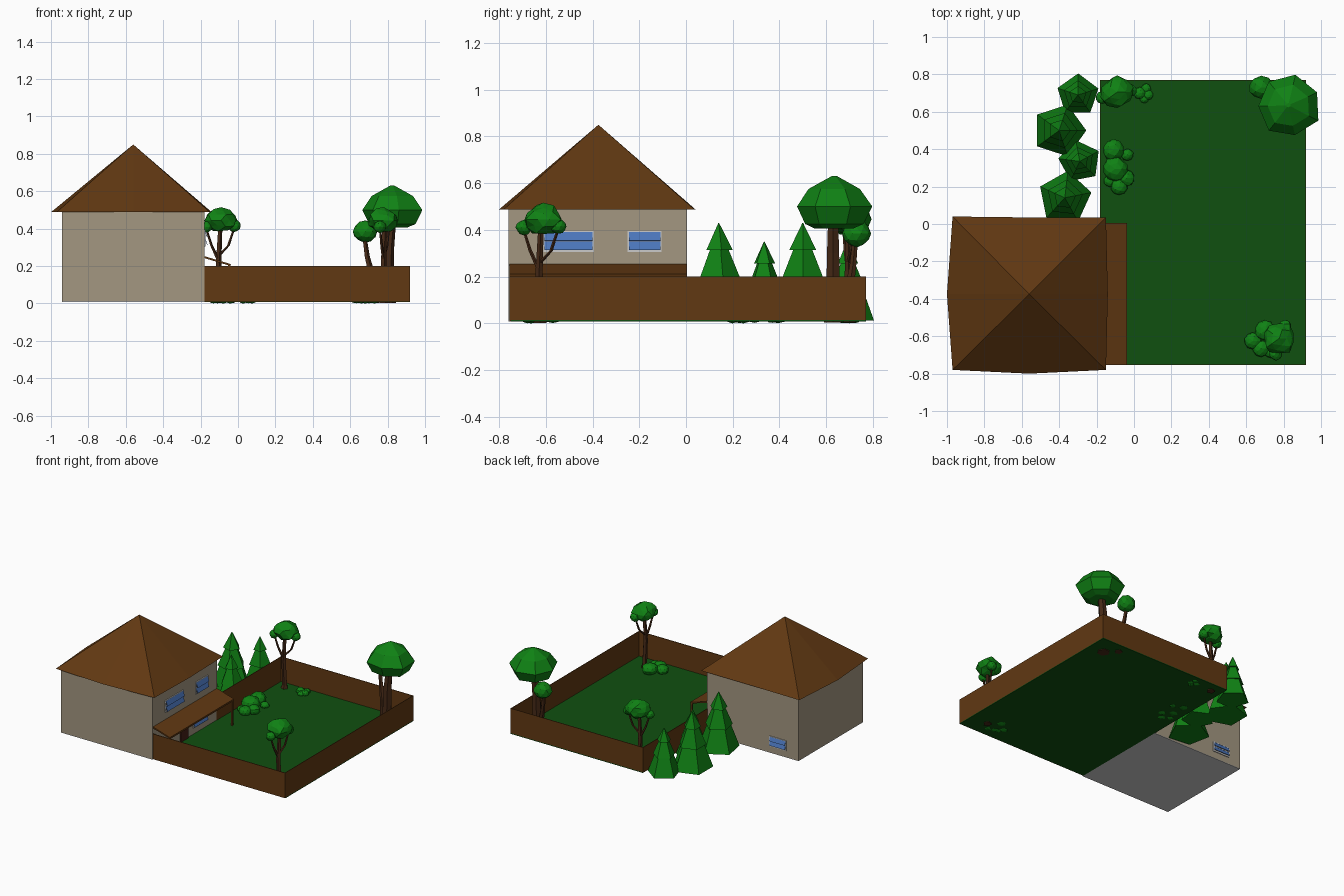
import bpy, bmesh, math, random
from mathutils import Matrix, Vector

if "Cube" in bpy.data.objects:
    bpy.data.objects.remove(bpy.data.objects["Cube"])

random.seed(4)


def material(name, r, g, b):
    m = bpy.data.materials.new(name)
    m.diffuse_color = (r, g, b, 1)
    m.use_nodes = True
    m.node_tree.nodes["Principled BSDF"].inputs["Base Color"].default_value = m.diffuse_color
    return m


WALL = material("plaster", .37, .31, .22)
WOOD = material("brown_wood", .12, .04, .006)
GRASS = material("grass", .005, .08, .005)
LEAF = material("leaf", .005, .22, .007)
BARK = material("bark", .06, .022, .008)
GLASS = material("glass", .07, .18, .5)
DOOR = material("door_red", .06, .014, .008)
FRAME = material("window_frame", .7, .7, .68)


def finish(name, bm, mat=None):
    bmesh.ops.recalc_face_normals(bm, faces=bm.faces)
    me = bpy.data.meshes.new(name)
    bm.to_mesh(me)
    bm.free()
    ob = bpy.data.objects.new(name, me)
    bpy.context.collection.objects.link(ob)
    if mat:
        me.materials.append(mat)
    return ob


def box(name, lo, hi, mat=None, pivot=None, tilt=None):
    """Box between two corners, optionally turned by a matrix about a pivot."""
    lo, hi = Vector(lo), Vector(hi)
    bm = bmesh.new()
    bmesh.ops.create_cube(bm, size=1)
    bmesh.ops.scale(bm, vec=hi - lo, verts=bm.verts)
    bmesh.ops.translate(bm, vec=(lo + hi) / 2, verts=bm.verts)
    if tilt:
        bmesh.ops.rotate(bm, cent=pivot, matrix=tilt, verts=bm.verts)
    return finish(name, bm, mat)


def loft(name, rings, n, mat, rot=0.0, jitter=0.0):
    """Capped stack of n-sided level rings (x, y, z, radius)."""
    bm = bmesh.new()
    wob = [1 + random.uniform(-jitter, jitter) for _ in range(n)]
    rows = [[bm.verts.new((x + r * wob[i] * math.cos(rot + math.tau * i / n),
                           y + r * wob[i] * math.sin(rot + math.tau * i / n), z))
             for i in range(n)] for x, y, z, r in rings]
    for a, b in zip(rows, rows[1:]):
        for i in range(n):
            j = (i + 1) % n
            bm.faces.new((a[i], a[j], b[j], b[i]))
    bm.faces.new(rows[0])
    bm.faces.new(rows[-1])
    return finish(name, bm, mat)


def blob(name, c, r, jitter=.06, sub=2):
    """Faceted leafy lump."""
    bm = bmesh.new()
    bmesh.ops.create_icosphere(bm, subdivisions=sub, radius=1)
    for v in bm.verts:
        v.co *= 1 + random.uniform(-jitter, jitter)
        v.co = Vector(c) + Vector((v.co.x * r[0], v.co.y * r[1], v.co.z * r[2]))
    return finish(name, bm, LEAF)


# House walls and floor
box("house_walls", (-.94, -.76, .012), (-.18, .005, .49), WALL)
box("house_floor", (-.94, -.76, .008), (-.18, .005, .012))

# Pyramid roof with slightly bowed eaves
bm = bmesh.new()
eave = [bm.verts.new((x, y, .488)) for x, y in
        ((-.97, -.78), (-.56, -.80), (-.15, -.78), (-.14, -.375),
         (-.15, .035), (-.56, .035), (-.97, .04), (-1.0, -.375))]
apex = bm.verts.new((-.56, -.375, .85))
for i in range(8):
    bm.faces.new((eave[i], eave[(i + 1) % 8], apex))
bm.faces.new(eave)
finish("roof", bm, WOOD)


# Windows: frame plus two sashes hinged slightly open
def window(name, a, b, z0, z1, back=False):
    def span(label, a0, a1, d0, d1, lo, hi, mat, tilt=0.0):
        if back:   # on the back wall, running along x
            p, q = (a0, .005 + d0, lo), (a1, .005 + d1, hi)
            piv, mx = ((a0, .005, hi)), Matrix.Rotation(tilt, 3, 'X')
        else:      # on the garden-side wall, running along y
            p, q = (-.18 + d0, a0, lo), (-.18 + d1, a1, hi)
            piv, mx = ((-.18, a0, hi)), Matrix.Rotation(-tilt, 3, 'Y')
        box(name + label, p, q, mat, piv, mx if tilt else None)
    t = .005
    span("_sill", a, b, -.002, .006, z0, z0 + t, FRAME)
    span("_head", a, b, -.002, .006, z1 - t, z1, FRAME)
    span("_jamb_1", a, a + t, -.002, .006, z0, z1, FRAME)
    span("_jamb_2", b - t, b, -.002, .006, z0, z1, FRAME)
    mid = (z0 + z1) / 2
    for k, (lo, hi) in enumerate(((z0 + t, mid), (mid, z1 - t))):
        span(f"_pane_{k}", a + t, b - t, .001, .004, lo, hi, GLASS, .35)
        span(f"_rail_{k}", a + t, b - t, .001, .006, lo, lo + .004, FRAME)


window("upper_window_wide", -.61, -.395, .305, .395)
window("upper_window_small", -.25, -.105, .305, .395)
window("lower_window", -.28, -.11, .06, .14)
window("back_window", -.84, -.70, .06, .135, back=True)
box("door", (-.185, -.43, .012), (-.172, -.34, .17), DOOR)

# Lean-to porch
box("porch_roof", (-.18, -.755, .243), (-.033, .005, .253), WOOD,
    (-.18, 0, .248), Matrix.Rotation(math.atan2(.042, .14), 3, 'Y'))
for k, y in enumerate((-.745, -.005)):
    box(f"porch_post_{k}", (-.052, y - .006, .01), (-.04, y + .006, .208), WOOD)
box("porch_beam", (-.054, -.75, .196), (-.04, .002, .207), WOOD)

# Lawn and fence
box("lawn", (-.18, -.75, .008), (.92, .77, .014), GRASS)
for side, lo, hi in (("front", (-.18, -.755), (.92, -.75)),
                     ("right", (.916, -.755), (.92, .77)),
                     ("back", (-.18, .766), (.92, .77)),
                     ("left", (-.182, .0), (-.178, .77))):
    box("fence_" + side, (*lo, .01), (*hi, .2), WOOD)

# Conifers outside the fence: three pentagonal tiers each
for k, (x, y, h, r, rot) in enumerate(((-.37, .14, .43, .145, .2), (-.29, .335, .35, .115, .5),
                                       (-.40, .50, .43, .145, .0), (-.30, .69, .35, .115, .3))):
    tiers = ((.0, 1.0, .40, .58), (.40, .68, .72, .30), (.72, .42, 1.0, .01))
    loft(f"conifer_{k}", [(x, y, .012 + (h - .012) * z, r * s)
                          for z0, r0, z1, r1 in tiers for z, s in ((z0, r0), (z1, r1))],
         5, LEAF, rot)

# Large round tree and its small neighbour
loft("large_trunk", [(.80, .63, .003, .045), (.80, .63, .12, .034), (.805, .63, .3, .03),
                     (.82, .63, .44, .025)], 6, BARK)
loft("large_canopy", [(.82, .63, .405, .085), (.825, .63, .425, .13), (.825, .63, .50, .168),
                      (.825, .63, .575, .115), (.825, .635, .63, .012)], 7, LEAF, .45, .07)
loft("small_trunk", [(.725, .70, .003, .028), (.715, .70, .15, .02), (.69, .715, .25, .015),
                     (.675, .725, .36, .012)], 5, BARK)
blob("small_canopy", (.68, .73, .385), (.066, .062, .058))


# Forked trees: trunk, two branches, main canopy with side tufts
def forked_tree(name, x, y, turn):
    def at(u, v):
        return (x + u * math.cos(turn) - v * math.sin(turn),
                y + u * math.sin(turn) + v * math.cos(turn))
    loft(name + "_trunk", [(*at(0, 0), .002, .03), (*at(.003, 0), .04, .018),
                           (*at(-.005, .0), .22, .016), (*at(.005, 0), .42, .012)], 5, BARK)
    for k, (u, v, z) in enumerate(((-.07, -.02, .40), (.08, .02, .405))):
        loft(f"{name}_branch_{k}", [(*at(0, 0), .22 + .04 * k, .011),
                                    (*at(u * .6, v * .6), .31, .008), (*at(u, v), z, .006)], 5, BARK)
        blob(f"{name}_tuft_{k}", (*at(u, v), z + .01), (.034, .034, .032))
    blob(name + "_canopy", (*at(.01, .01), .445), (.086, .084, .064), .12)


forked_tree("back_tree", -.10, .695, .0)
forked_tree("front_tree", .78, -.625, 1.0)

# Bushes
bushes = ((-.11, .395, .058), (-.10, .295, .066), (-.08, .20, .045), (-.035, .37, .032),
          (-.04, .245, .045), (-.13, .23, .032),
          (.03, .70, .032), (.065, .725, .026), (.075, .69, .028), (.055, .67, .024),
          (.635, -.625, .045), (.68, -.665, .045), (.73, -.68, .035), (.70, -.57, .055), (.66, -.66, .03))
for k, (x, y, r) in enumerate(bushes):
    blob(f"bush_{k}", (x, y, r * .8), (r, r, r * .78), .05)
